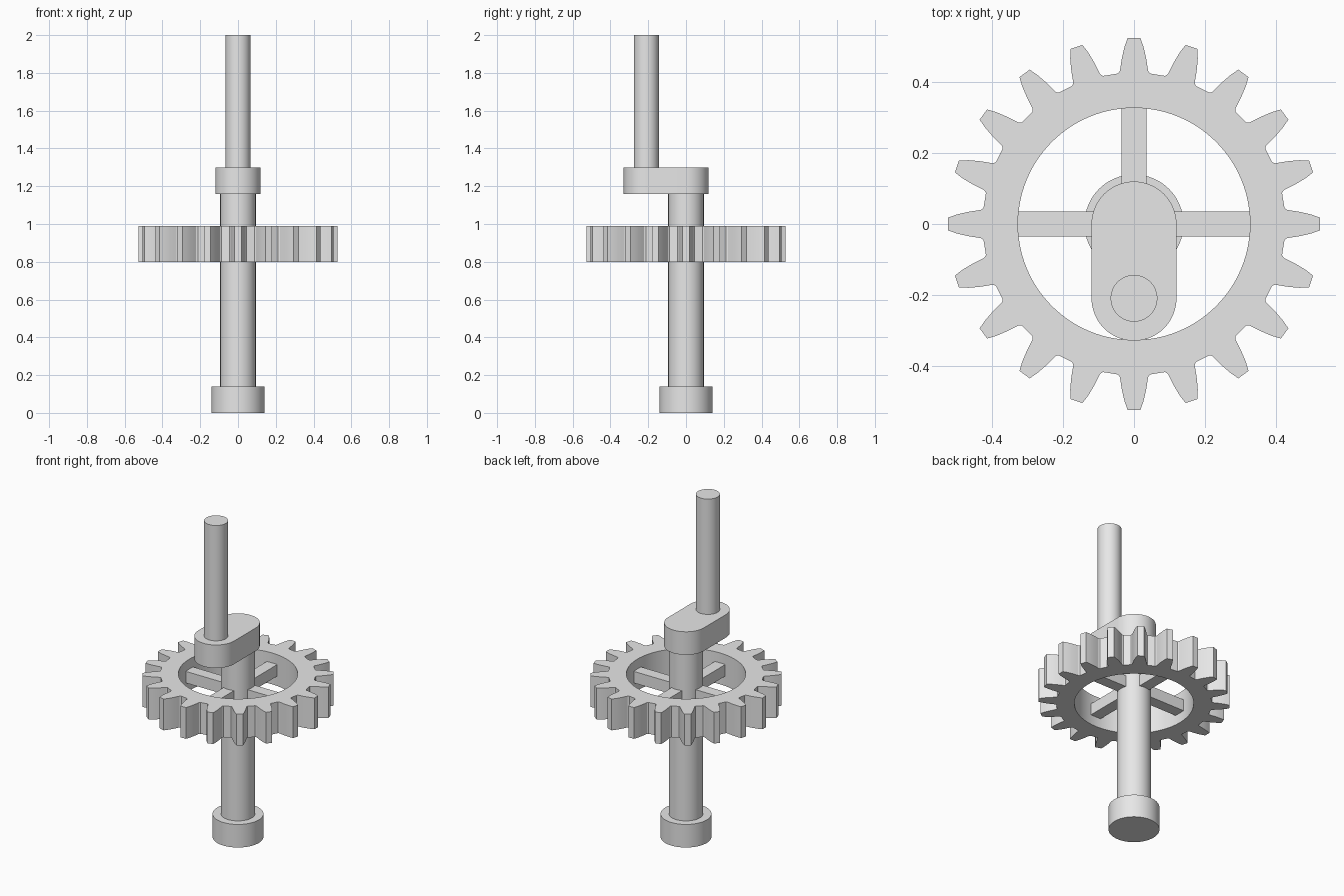
import bpy
import bmesh
from math import cos, sin, pi, tau
from mathutils import Vector, Matrix

cube = bpy.data.objects.get("Cube")
if cube:
    bpy.data.objects.remove(cube, do_unlink=True)

grey = bpy.data.materials.new("plain grey")
grey.use_nodes = True
color = (0.8, 0.8, 0.8, 1)
grey.diffuse_color = color
grey.node_tree.nodes["Principled BSDF"].inputs["Base Color"].default_value = color


def arc(radius, start=0.0, sweep=tau, steps=64, y=0.0):
    """Points along an arc; a full circle does not repeat its first point."""
    last = steps if sweep == tau else steps - 1
    return [Vector((radius * cos(start + sweep * i / last),
                    y + radius * sin(start + sweep * i / last)))
            for i in range(steps)]


def extruded(name, loops, bottom, top):
    """Solid from closed flat outlines; later outlines are holes."""
    bm = bmesh.new()
    for loop in loops:
        verts = [bm.verts.new((p.x, p.y, bottom)) for p in loop]
        for a, b in zip(verts, verts[1:] + verts[:1]):
            bm.edges.new((a, b))
    if len(loops) == 1:
        bm.faces.new(bm.verts[:])
    else:
        bmesh.ops.triangle_fill(bm, edges=bm.edges[:], use_beauty=True)
    raised = bmesh.ops.extrude_face_region(bm, geom=bm.faces[:], use_keep_orig=True)
    bmesh.ops.translate(bm, vec=(0, 0, top - bottom),
                        verts=[g for g in raised["geom"] if isinstance(g, bmesh.types.BMVert)])
    bmesh.ops.recalc_face_normals(bm, faces=bm.faces[:])
    mesh = bpy.data.meshes.new(name)
    bm.to_mesh(mesh)
    bm.free()
    mesh.materials.append(grey)
    obj = bpy.data.objects.new(name, mesh)
    bpy.context.collection.objects.link(obj)
    bpy.ops.object.select_all(action="DESELECT")
    obj.select_set(True)
    bpy.context.view_layer.objects.active = obj
    bpy.ops.object.shade_smooth_by_angle(angle=pi / 6)
    return obj


# Foot collar and main shaft
extruded("foot_collar", [arc(0.14)], 0, 0.14)
extruded("main_shaft", [arc(0.094)], 0.14, 1.16)

# Gear ring: one tooth half mirrored, then repeated around the rim
TEETH = 20
half_tooth = [Vector(p) for p in ((0.046, 0.425), (0.04, 0.432), (0.038, 0.445),
                                  (0.034, 0.47), (0.027, 0.5), (0.018, 0.526))]
tooth = half_tooth + [Vector((-p.x, p.y)) for p in reversed(half_tooth)]
rim = [Matrix.Rotation(tau * i / TEETH, 2) @ p for i in range(TEETH) for p in tooth]
extruded("gear_ring", [rim, arc(0.328, steps=96)], 0.8, 0.99)

# Spokes, recessed inside the ring
for i, name in enumerate(("left_spoke", "back_spoke", "right_spoke", "front_spoke")):
    bar = [Vector(p) for p in ((0.08, -0.035), (0.335, -0.035), (0.335, 0.035), (0.08, 0.035))]
    turn = Matrix.Rotation(i * pi / 2, 2)
    extruded(name, [[turn @ p for p in bar]], 0.86, 0.93)

# Crank arm with rounded ends, and its upright handle
CRANK_Y = -0.21
arm = arc(0.12, 0, pi, 33) + arc(0.12, pi, pi, 33, CRANK_Y)
extruded("crank_arm", [arm], 1.16, 1.3)
extruded("crank_handle", [arc(0.066, y=CRANK_Y)], 1.3, 2)
